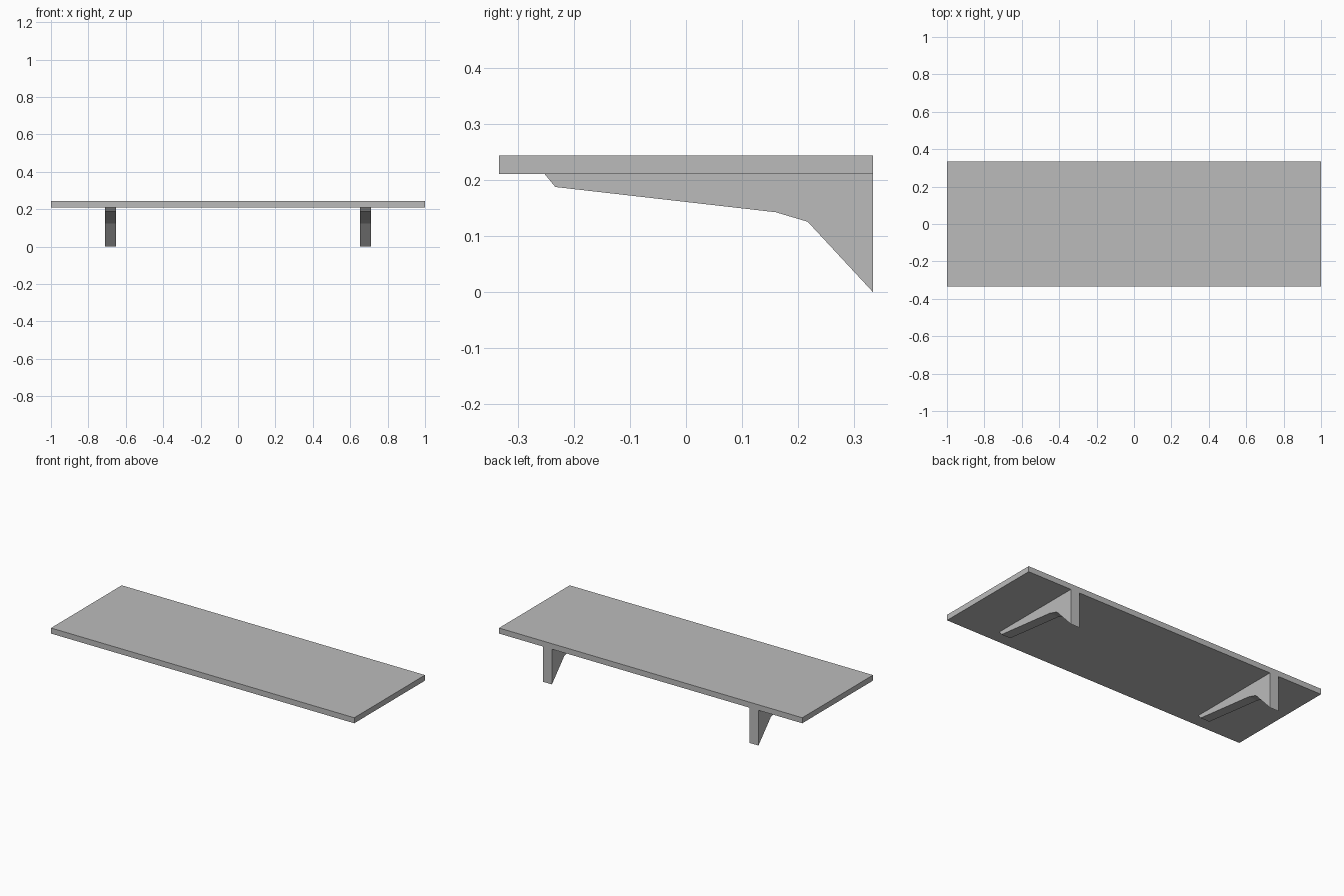
import bpy
import bmesh

default = bpy.data.objects.get("Cube")
if default:
    bpy.data.objects.remove(default, do_unlink=True)

GREY = (0.5, 0.5, 0.5, 1)
grey = bpy.data.materials.new("plain grey")
grey.diffuse_color = GREY
grey.use_nodes = True
grey.node_tree.nodes["Principled BSDF"].inputs["Base Color"].default_value = GREY


def extrude_profile(name, profile, x_min, x_max):
    """Extrude a closed (y, z) outline along x."""
    bm = bmesh.new()
    face = bm.faces.new([bm.verts.new((x_min, y, z)) for y, z in profile])
    result = bmesh.ops.extrude_face_region(bm, geom=[face])
    moved = [v for v in result["geom"] if isinstance(v, bmesh.types.BMVert)]
    bmesh.ops.translate(bm, verts=moved, vec=(x_max - x_min, 0, 0))
    bmesh.ops.recalc_face_normals(bm, faces=bm.faces)
    mesh = bpy.data.meshes.new(name)
    bm.to_mesh(mesh)
    bm.free()
    mesh.materials.append(grey)
    obj = bpy.data.objects.new(name, mesh)
    bpy.context.collection.objects.link(obj)
    return obj


BACK = 0.333
UNDERSIDE = 0.21
TOP = 0.243

# Flat shelf board
board_outline = [(-BACK, UNDERSIDE), (BACK, UNDERSIDE), (BACK, TOP), (-BACK, TOP)]
extrude_profile("shelf_board", board_outline, -1, 1)

# Tapered wall brackets, deepest at the back
bracket_outline = [(BACK, UNDERSIDE), (-0.252, UNDERSIDE), (-0.233, 0.187),
                   (0.16, 0.142), (0.217, 0.125), (BACK, 0)]
for side, centre in (("left", 0.681), ("right", -0.681)):
    extrude_profile(f"{side}_bracket", bracket_outline, centre - 0.03, centre + 0.03)
